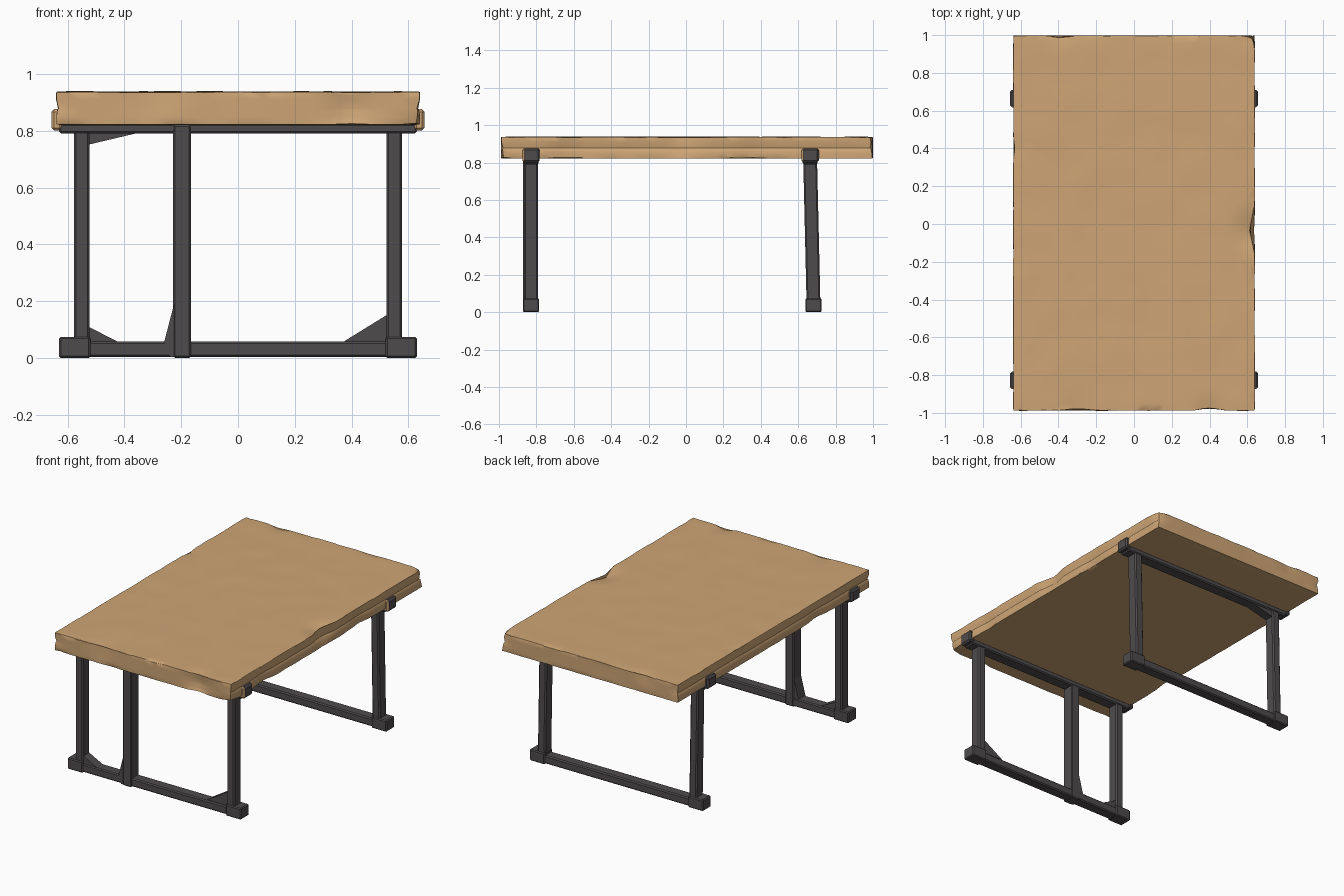
import bpy, bmesh, math
from mathutils import Vector, noise

if "Cube" in bpy.data.objects:
    bpy.data.objects.remove(bpy.data.objects["Cube"])


def material(name, rgb):
    m = bpy.data.materials.new(name)
    m.diffuse_color = (*rgb, 1)
    m.use_nodes = True
    m.node_tree.nodes["Principled BSDF"].inputs["Base Color"].default_value = m.diffuse_color
    return m


WOOD = material("warm wood", (0.62, 0.38, 0.18))
METAL = material("dark iron", (0.078, 0.071, 0.075))


def finish(name, bm, mats, angle=35):
    bmesh.ops.recalc_face_normals(bm, faces=bm.faces)
    me = bpy.data.meshes.new(name)
    bm.to_mesh(me)
    bm.free()
    ob = bpy.data.objects.new(name, me)
    bpy.context.collection.objects.link(ob)
    for m in mats:
        me.materials.append(m)
    bpy.ops.object.select_all(action='DESELECT')
    ob.select_set(True)
    bpy.context.view_layer.objects.active = ob
    bpy.ops.object.shade_smooth_by_angle(angle=math.radians(angle))
    return ob


def beam(name, lo, hi, bevel=0.007, top_dy=0.0, wood_front=False):
    """Bevelled box between two corners; top_dy leans it along y."""
    bm = bmesh.new()
    bmesh.ops.create_cube(bm, size=1)
    lo, hi = Vector(lo), Vector(hi)
    for v in bm.verts:
        t = v.co + Vector((0.5, 0.5, 0.5))
        v.co = Vector([lo[i] + (hi[i] - lo[i]) * t[i] for i in range(3)])
        v.co.y += top_dy * t.z
    bmesh.ops.bevel(bm, geom=bm.edges[:], offset=bevel, segments=1, affect='EDGES')
    bm.normal_update()
    if wood_front:
        for f in bm.faces:
            f.material_index = int(f.normal.y < -0.5)
    return finish(name, bm, [METAL, WOOD] if wood_front else [METAL], 30)


def gusset(name, pts, y, half):
    """Triangular brace in the xz plane."""
    bm = bmesh.new()
    face = bm.faces.new([bm.verts.new((x, y - half, z)) for x, z in pts])
    ext = bmesh.ops.extrude_face_region(bm, geom=[face])["geom"]
    bmesh.ops.translate(bm, vec=(0, 2 * half, 0),
                        verts=[g for g in ext if isinstance(g, bmesh.types.BMVert)])
    return finish(name, bm, [METAL])


# Rough hewn table top
X, Y0, Y1, Z0, Z1 = 0.642, -0.99, 1.0, 0.82, 0.94
bm = bmesh.new()
bmesh.ops.create_cube(bm, size=1)
for v in bm.verts:
    v.co = (v.co.x * 2 * X, 0.005 + v.co.y * (Y1 - Y0), 0.88 + v.co.z * 0.12)


def cut(co, no):
    bmesh.ops.bisect_plane(bm, geom=bm.verts[:] + bm.edges[:] + bm.faces[:],
                           plane_co=co, plane_no=no)


for i in range(1, 32):
    cut((-X + 2 * X * i / 32, 0, 0), (1, 0, 0))
for i in range(1, 50):
    cut((0, Y0 + (Y1 - Y0) * i / 50, 0), (0, 1, 0))
for z in (0.826, 0.85, 0.872, 0.878, 0.91, 0.934):
    cut((0, 0, z), (0, 0, 1))

# chips: centre, radius, depth
chips = [((X, -0.03, Z1), 0.13, 0.028), ((0.40, Y0, 0.88), 0.10, 0.022),
         ((-0.30, Y0, Z1), 0.12, 0.010), ((X, Y1, Z1), 0.07, 0.015),
         ((-0.40, Y1, Z1), 0.08, 0.010), ((X, -0.65, Z0), 0.12, 0.016),
         ((X, 0.35, Z0), 0.13, 0.012), ((-X, 0.4, Z1), 0.06, 0.008),
         ((X, Y0, Z0), 0.07, 0.014), ((-X, -0.45, Z0), 0.12, 0.014)]
for v in bm.verts:
    p = v.co.copy()
    inward = Vector((0, 0, 0))
    if abs(p.x) > X - 1e-4:
        inward.x = -math.copysign(1, p.x)
    if p.y > Y1 - 1e-4:
        inward.y = -1
    elif p.y < Y0 + 1e-4:
        inward.y = 1
    if p.z > Z1 - 1e-4:
        inward.z = -1
    elif p.z < Z0 + 1e-4:
        inward.z = 0.4
    borders = sum(1 for c in inward if c)
    n = noise.noise(p * 6 + Vector((3.1, 7.7, 1.3)))
    amount = 0.0025 * (1 + n)
    if borders > 1:
        amount = 0.003 + 0.006 * max(0, noise.noise(p * 11))
    # shallow seam along both long sides
    if inward.x and 0.86 < p.z < 0.874:
        amount += 0.003
    elif inward.x and 0.874 < p.z < 0.88:
        amount += 0.007
    for c, r, d in chips:
        dist = (p - Vector(c)).length
        if dist < r:
            amount += d * (1 - dist / r)
    if p.z < Z0 + 1e-4 and borders == 1:
        amount = 0.001
    v.co += inward * amount
finish("table_top", bm, [WOOD], 30)

# Two leg frames; the rear legs lean slightly
for tag, y, lean in (("front", -0.828, 0.0), ("back", 0.682, -0.018)):
    yt = y + lean
    beam(tag + "_foot_bar", (-0.60, y - 0.036, 0.004), (0.60, y + 0.036, 0.058))
    beam(tag + "_top_bar", (-0.63, yt - 0.04, 0.79), (0.63, yt + 0.04, 0.826))
    for s, side in ((-1, "left"), (1, "right")):
        def span(a, b):
            return min(a * s, b * s), max(a * s, b * s)
        a, b = span(0.522, 0.578)
        beam(f"{tag}_{side}_leg", (a, y - 0.037, 0.03), (b, y + 0.037, 0.80), 0.008, lean)
        a, b = span(0.52, 0.63)
        beam(f"{tag}_{side}_foot_end", (a, y - 0.043, 0), (b, y + 0.043, 0.074), 0.006)
        a, b = span(0.618, 0.657)
        beam(f"{tag}_{side}_clamp", (a, yt - 0.046, 0.80), (b, yt + 0.046, 0.876), 0.01,
             0.0, True)

# Extra upright on the front frame, standing proud of the foot bar
beam("front_middle_leg", (-0.228, -0.872, 0), (-0.166, -0.79, 0.82), 0.006)

# Corner braces
gusset("front_left_brace", [(-0.53, 0.112), (-0.41, 0.05), (-0.53, 0.05)], -0.828, 0.03)
gusset("front_right_brace", [(0.53, 0.155), (0.53, 0.05), (0.36, 0.05)], -0.828, 0.025)
gusset("middle_leg_brace", [(-0.22, 0.21), (-0.22, 0.004), (-0.24, 0.004), (-0.26, 0.055)],
       -0.832, 0.036)
gusset("back_left_brace", [(-0.53, 0.75), (-0.34, 0.795), (-0.53, 0.795)], 0.665, 0.03)
